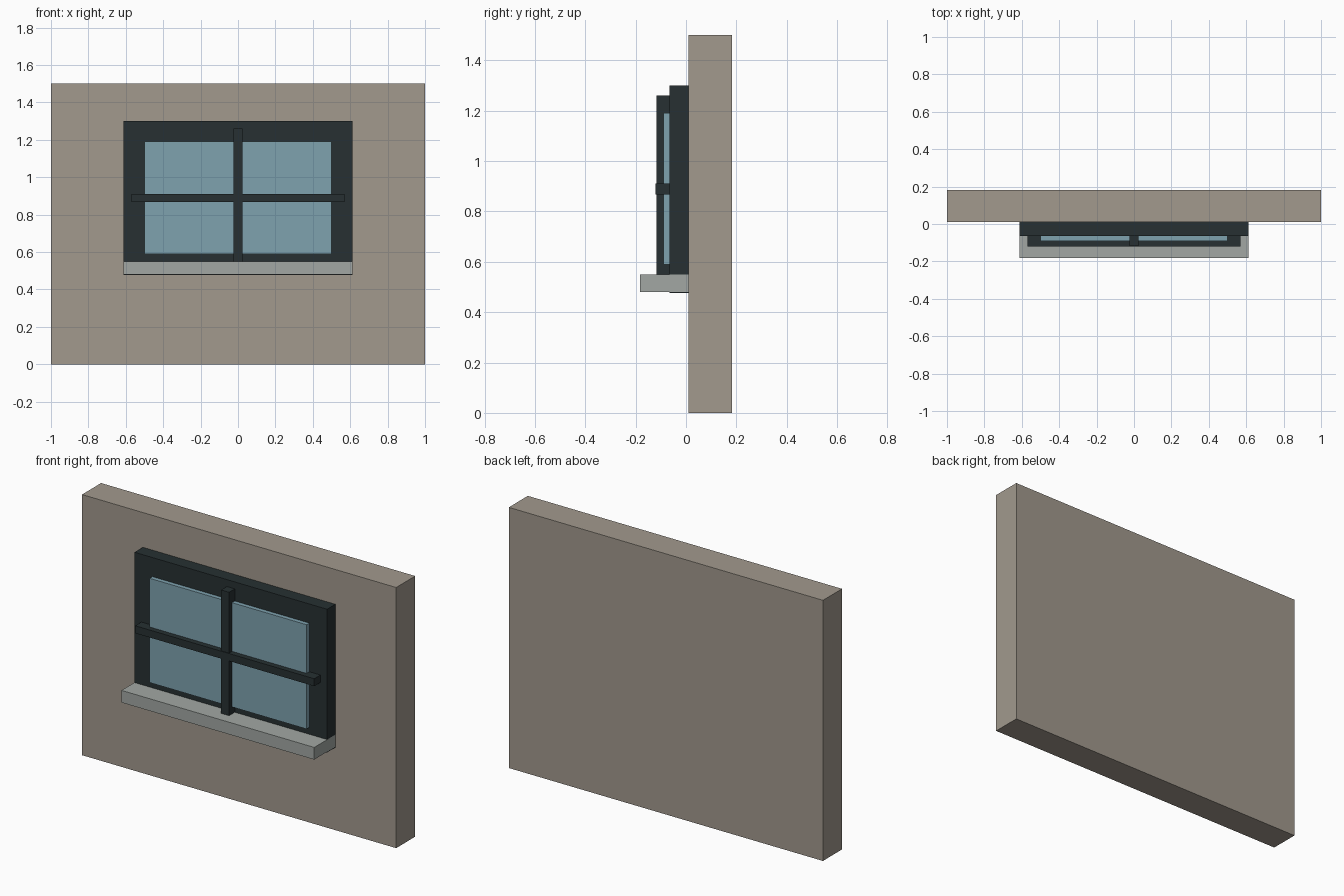
import bpy

if "Cube" in bpy.data.objects:
    bpy.data.objects.remove(bpy.data.objects["Cube"])


def material(name, rgb):
    m = bpy.data.materials.new(name)
    m.diffuse_color = (*rgb, 1)
    m.use_nodes = True
    m.node_tree.nodes["Principled BSDF"].inputs["Base Color"].default_value = m.diffuse_color
    return m


def box(name, x, y, z, mat):
    """Box from (min, max) ranges on each axis."""
    bpy.ops.mesh.primitive_cube_add(size=1, location=[sum(r) / 2 for r in (x, y, z)])
    ob = bpy.context.object
    ob.name = name
    ob.scale = [r[1] - r[0] for r in (x, y, z)]
    bpy.ops.object.transform_apply(location=False, rotation=False, scale=True)
    ob.data.materials.append(mat)
    return ob


plaster = material("plaster", (0.36, 0.32, 0.27))
dark = material("dark_paint", (0.02, 0.03, 0.032))
glass = material("glass_blue", (0.21, 0.36, 0.43))
stone = material("sill_stone", (0.36, 0.39, 0.37))

# Wall panel
box("wall", (-1, 1), (0.01, 0.183), (0, 1.5), plaster)

# Window frame backing and pane
box("window_frame", (-0.613, 0.613), (-0.065, 0.01), (0.476, 1.3), dark)
box("glass_pane", (-0.5, 0.5), (-0.09, -0.06), (0.59, 1.19), glass)

# Crossing bars in front of the glass
box("vertical_bar", (-0.025, 0.025), (-0.117, -0.062), (0.52, 1.26), dark)
box("horizontal_bar", (-0.57, 0.57), (-0.121, -0.062), (0.867, 0.91), dark)

# Projecting sill, running back to the wall
box("sill", (-0.6135, 0.6135), (-0.183, 0.01), (0.48, 0.55), stone)
